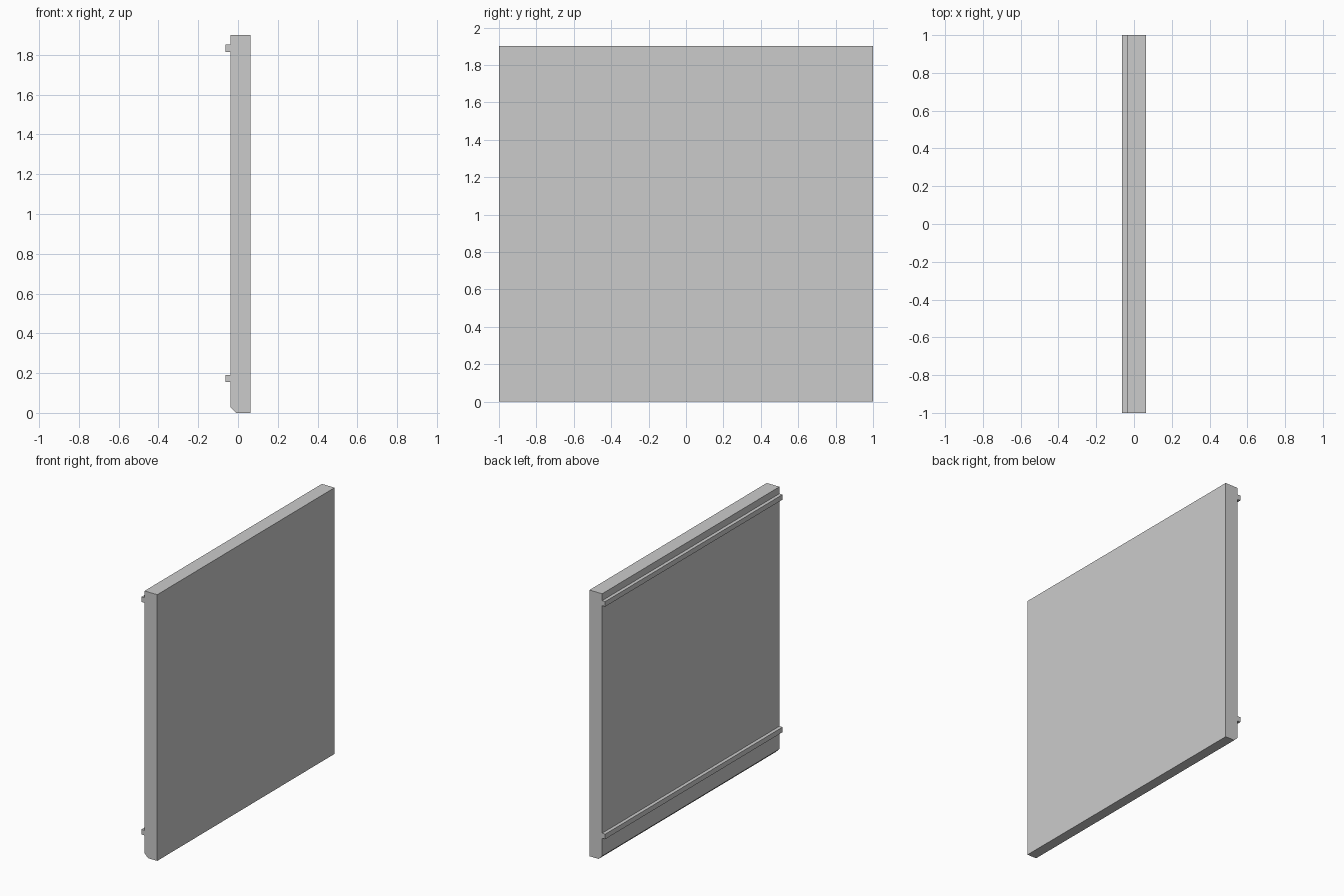
import bpy, bmesh

if "Cube" in bpy.data.objects:
    bpy.data.objects.remove(bpy.data.objects["Cube"])


def extrude_profile(name, profile, half_length=1.0):
    """Extrude an (x, z) outline along y."""
    bm = bmesh.new()
    face = bm.faces.new([bm.verts.new((x, -half_length, z)) for x, z in profile])
    result = bmesh.ops.extrude_face_region(bm, geom=[face])
    verts = [v for v in result["geom"] if isinstance(v, bmesh.types.BMVert)]
    bmesh.ops.translate(bm, vec=(0, 2 * half_length, 0), verts=verts)
    bmesh.ops.recalc_face_normals(bm, faces=bm.faces[:])
    mesh = bpy.data.meshes.new(name)
    bm.to_mesh(mesh)
    bm.free()
    obj = bpy.data.objects.new(name, mesh)
    bpy.context.collection.objects.link(obj)
    return obj


BACK, FRONT, TOP = -0.038, 0.0625, 1.9

# Main slab with a chamfered lower back edge
extrude_profile("panel", [(BACK + 0.028, 0), (FRONT, 0), (FRONT, TOP),
                          (BACK, TOP), (BACK, 0.028)])

# Horizontal rails along the back face
for name, z in (("lower_rail", 0.155), ("upper_rail", 1.815)):
    extrude_profile(name, [(-0.0625, z), (BACK, z),
                           (BACK, z + 0.036), (-0.0625, z + 0.036)])
